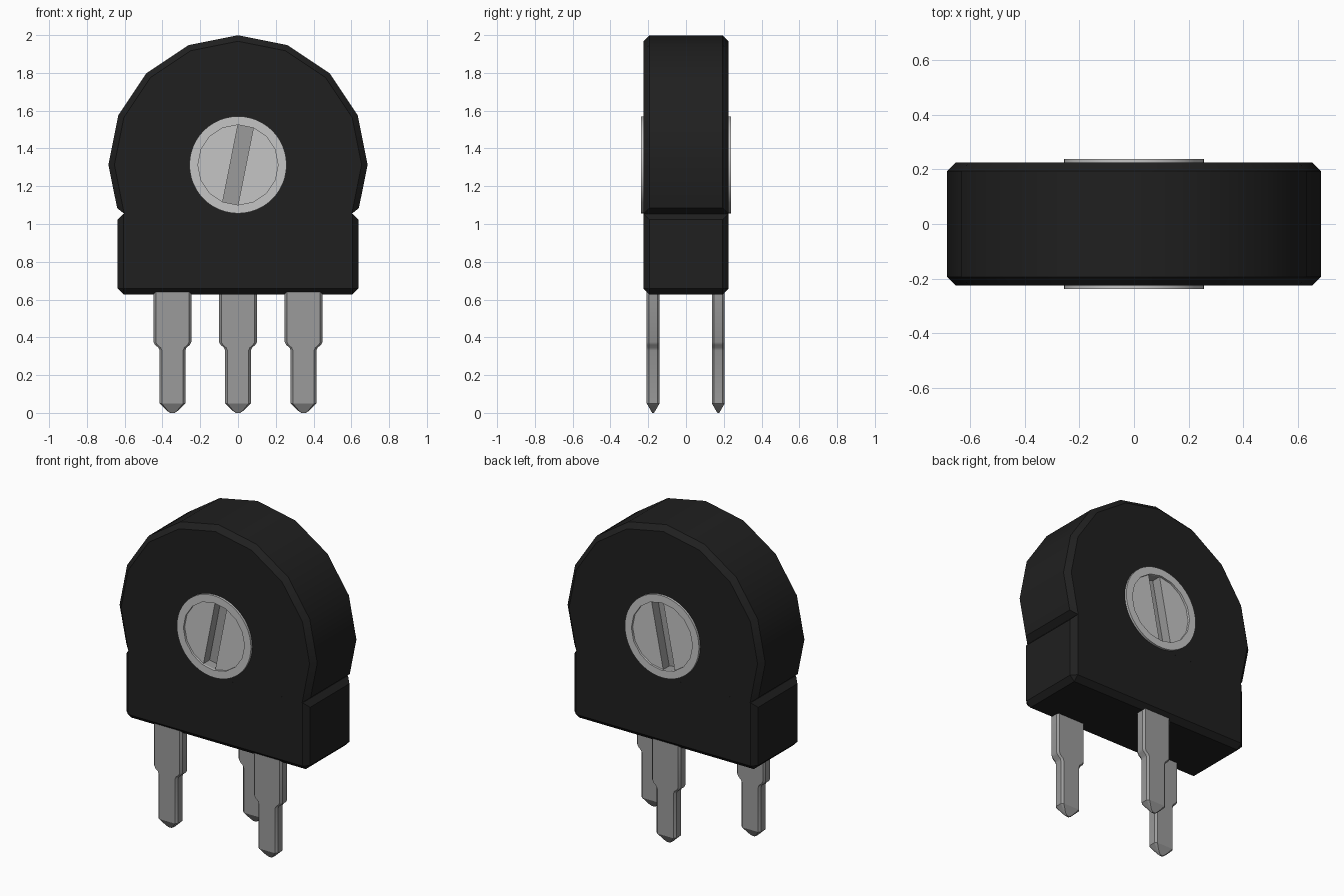
import bpy, bmesh
from math import cos, sin, pi
from mathutils import Vector

if "Cube" in bpy.data.objects:
    bpy.data.objects.remove(bpy.data.objects["Cube"])

HALF_DEPTH = 0.225
SEAM = 1.054        # height where the round housing meets the base
AXIS = 1.313        # height of the dial centre


def material(name, value):
    m = bpy.data.materials.new(name)
    m.use_nodes = True
    colour = (value, value, value, 1)
    m.diffuse_color = colour
    m.node_tree.nodes["Principled BSDF"].inputs["Base Color"].default_value = colour
    return m


black = material("black plastic", 0.014)
pale = material("pale grey dial", 0.56)
metal = material("grey metal", 0.33)


def finish(bm, name, *mats):
    bmesh.ops.recalc_face_normals(bm, faces=bm.faces)
    mesh = bpy.data.meshes.new(name)
    bm.to_mesh(mesh)
    bm.free()
    for m in mats:
        mesh.materials.append(m)
    ob = bpy.data.objects.new(name, mesh)
    bpy.context.collection.objects.link(ob)
    return ob


def ring(radius, count, y, start=0, stop=None):
    stop = count if stop is None else stop
    return [Vector((radius * cos(2 * pi * i / count), y, AXIS + radius * sin(2 * pi * i / count)))
            for i in range(start, stop)]


def prism(points, y0, y1):
    """Extrude an outline in the xz plane from y0 to y1."""
    bm = bmesh.new()
    face = bm.faces.new([bm.verts.new((p.x, y0, p.z)) for p in points])
    out = bmesh.ops.extrude_face_region(bm, geom=[face])["geom"]
    moved = [v for v in out if isinstance(v, bmesh.types.BMVert)]
    bmesh.ops.translate(bm, verts=moved, vec=(0, y1 - y0, 0))
    bmesh.ops.recalc_face_normals(bm, faces=bm.faces)
    return bm


def chamfer(bm):
    """Chamfer hard edges, leaving the front and back seam edges square."""
    def wanted(e):
        a, b = (v.co for v in e.verts)
        on_seam = all(abs(p.z - SEAM) < 0.005 for p in (a, b))
        along_x = abs(a.y - b.y) < 0.001
        return e.calc_face_angle() > 0.6 and not (on_seam and along_x)
    bmesh.ops.bevel(bm, geom=[e for e in bm.edges if wanted(e)], offset=0.031,
                    segments=1, affect='EDGES', clamp_overlap=True)


# Round housing: sixteen-sided disc with its lower sides removed
outline = ring(0.686, 16, 0, -1, 10)
for p in (outline[0], outline[-1]):
    p.z = SEAM
bm = prism(outline, -HALF_DEPTH, HALF_DEPTH)
chamfer(bm)
housing = finish(bm, "round_housing", black)

# Opening for the dial
cutter = finish(prism(ring(0.238, 32, 0), -0.5, 0.5), "dial_hole_cutter", black)
cutter.hide_render = True
mod = housing.modifiers.new("dial hole", 'BOOLEAN')
mod.operation, mod.solver, mod.object = 'DIFFERENCE', 'EXACT', cutter
bpy.context.view_layer.objects.active = housing
housing.select_set(True)
bpy.ops.object.modifier_apply(modifier=mod.name)
bpy.data.objects.remove(cutter)

# Rectangular base
corners = [Vector((x, 0, z)) for x, z in
           ((-0.637, 0.627), (0.637, 0.627), (0.637, SEAM), (-0.637, SEAM))]
bm = prism(corners, -HALF_DEPTH, HALF_DEPTH)
chamfer(bm)
base = finish(bm, "base_block", black)

# Dial: rim, shallow recess and screwdriver slot, the same on both sides
bm = bmesh.new()


def loop(points):
    return [bm.verts.new(p) for p in points]


def wall(a, b):
    n = len(a)
    return [bm.faces.new((a[i], a[(i + 1) % n], b[(i + 1) % n], b[i])) for i in range(n)]


middle = loop(ring(0.257, 48, 0))
rim = loop(ring(0.257, 48, -0.239))
lip = loop(ring(0.212, 16, -0.239))
floor = loop(ring(0.212, 16, -0.226))
wall(middle, rim)
wall(lip, floor)
# each side of the inner polygon meets three sides of the outer one
for i in range(16):
    j = (i + 1) % 16
    outer = [rim[(3 * i + k) % 48] for k in range(4)]
    bm.faces.new(outer + [lip[j], lip[i]])
# slot runs between two opposite sides of the inner polygon
bm.faces.new(floor[4:12])
bm.faces.new(floor[12:] + floor[:4])
slot_top = [floor[i] for i in (3, 4, 11, 12)]
slot_floor = loop([v.co + Vector((0, 0.06, 0)) for v in slot_top])
for f in wall(slot_top, slot_floor) + [bm.faces.new(slot_floor)]:
    f.material_index = 1
bmesh.ops.mirror(bm, geom=bm.verts[:] + bm.edges[:] + bm.faces[:],
                 axis='Y', merge_dist=0.0001)
dial = finish(bm, "slotted_dial", pale, metal)


# Legs: chamfered rectangular sections lofted down to a blunt tip
def leg(name, x, y):
    bm = bmesh.new()
    sections = ((0.7, 0.1, 0.034), (0.375, 0.1, 0.034), (0.36, 0.092, 0.034),
                (0.345, 0.074, 0.034), (0.33, 0.068, 0.034), (0.05, 0.068, 0.034),
                (0.012, 0.03, 0.012), (0, 0.012, 0.005))
    previous = None
    for z, w, d in sections:
        c = min(0.012, d * 0.4)
        quarter = [(w, d - c), (w - c, d)]
        pts = quarter + [(-a, b) for a, b in reversed(quarter)]
        pts += [(-a, -b) for a, b in pts]
        current = [bm.verts.new((x + a, y + b, z)) for a, b in pts]
        if previous:
            for i in range(8):
                j = (i + 1) % 8
                bm.faces.new((previous[i], previous[j], current[j], current[i]))
        else:
            bm.faces.new(current)
        previous = current
    bm.faces.new(previous)
    return finish(bm, name, metal)


legs = [leg("left_leg", 0.347, -0.174), leg("right_leg", -0.347, -0.174),
        leg("middle_leg", 0, 0.171)]

# Smooth the curved sides, keep chamfers crisp
bpy.ops.object.select_all(action='DESELECT')
for ob in [housing, base, dial] + legs:
    ob.select_set(True)
bpy.context.view_layer.objects.active = housing
bpy.ops.object.shade_smooth_by_angle(angle=pi / 6)
